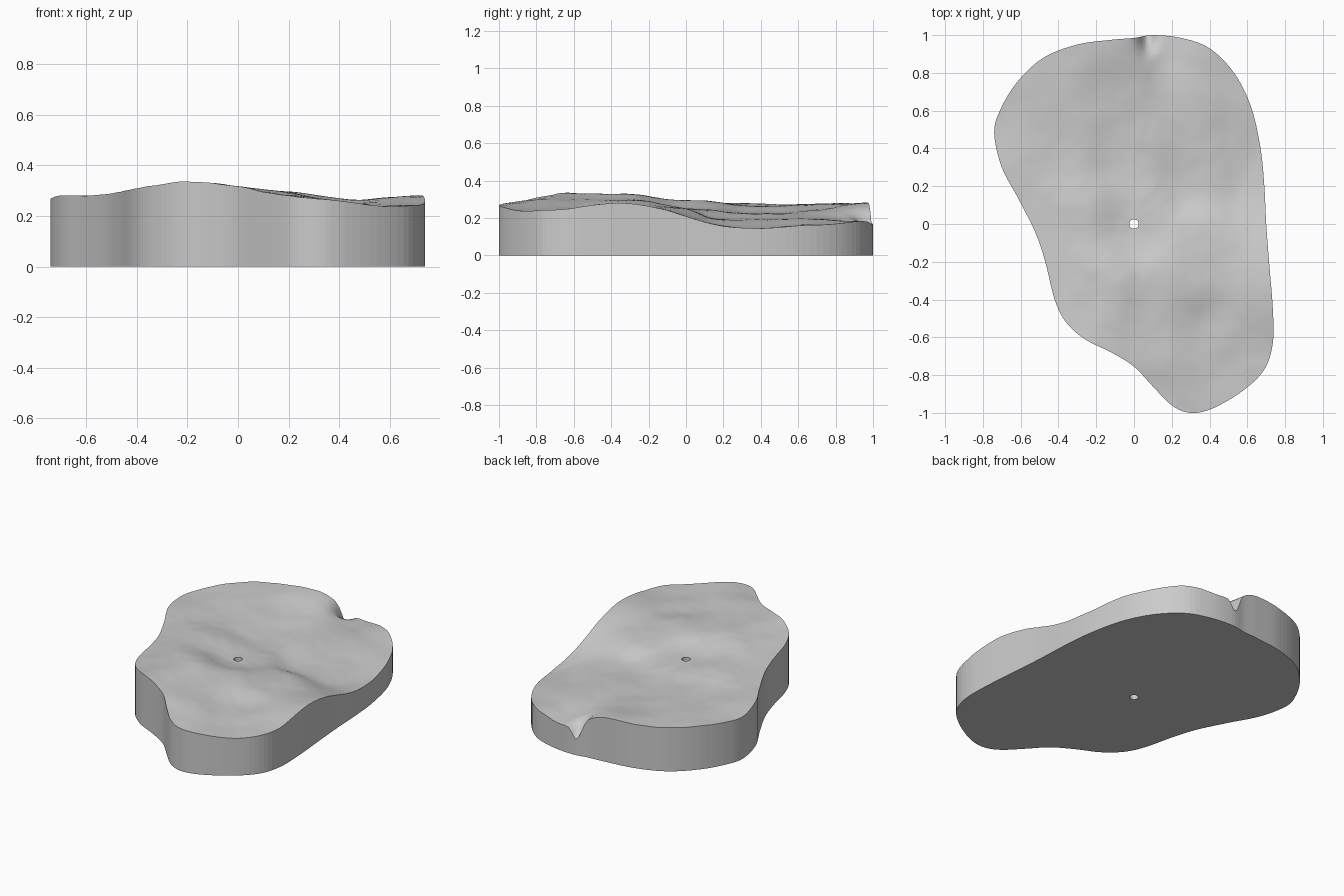
import bpy
import bmesh
from math import atan2, cos, sin, exp
from mathutils import Vector, noise

cube = bpy.data.objects.get("Cube")
if cube:
    bpy.data.objects.remove(cube, do_unlink=True)

HOLE_RADIUS = 0.025
STEPS = 5       # wall facets between two rim points
RINGS = 36      # rings of top faces from the hole to the rim

# Rim of the slab, anticlockwise: x, y and height of the top edge
RIM = [Vector(p) for p in (
    (.70, 0, .21), (.69, .2, .157), (.67, .4, .145), (.62, .62, .16), (.53, .8, .17),
    (.4, .93, .18), (.25, .985, .18), (.1, 1, .17), (0, .985, .26), (-.12, .975, .275),
    (-.3, .95, .28), (-.48, .88, .28), (-.62, .75, .275), (-.71, .6, .27),
    (-.74, .48, .27), (-.7, .3, .28), (-.61, .13, .28), (-.52, -.05, .285),
    (-.47, -.2, .295), (-.42, -.4, .305), (-.36, -.52, .315), (-.26, -.61, .335),
    (-.12, -.68, .33), (0, -.755, .315), (.1, -.86, .295), (.2, -.96, .28),
    (.3, -1, .27), (.42, -.975, .255), (.58, -.88, .238), (.69, -.77, .24),
    (.735, -.63, .25), (.735, -.45, .275), (.715, -.2, .265))]

# Heights inside the rim
INNER = [Vector(p) for p in (
    (0, 0, .25), (-.3, 0, .295), (-.2, -.3, .325), (.2, -.3, .295), (.4, -.15, .26),
    (.4, -.55, .25), (.1, -.6, .3), (.35, .3, .19), (0, .4, .225), (-.35, .4, .265),
    (.3, .7, .195), (-.1, .75, .25), (-.4, .7, .275))]


def blend(x, y, samples, values):
    """Smooth weighted mean of the sample values at a point."""
    total = weight = 0
    for s, v in zip(samples, values):
        w = exp(-((s.x - x) ** 2 + (s.y - y) ** 2) / 0.03) + 1e-9
        total += w * v
        weight += w
    return total / weight


# Sharpen the blend until it passes close to every sample
SAMPLES = RIM + INNER
values = [s.z for s in SAMPLES]
for _ in range(8):
    fitted = [blend(s.x, s.y, SAMPLES, values) for s in SAMPLES]
    values = [v + 0.7 * (s.z - f) for s, v, f in zip(SAMPLES, values, fitted)]


def height(x, y):
    """Rolling ground with a gully cut into the back rim."""
    z = blend(x, y, SAMPLES, values)
    gully = 0.1 * exp(-((x - 0.07) / 0.04) ** 2 - ((y - 1) / 0.07) ** 2)
    bumps = 0.004 * noise.noise((x * 6, y * 6, 0)) + 0.002 * noise.noise((x * 15, y * 15, 3))
    return z - gully + bumps


def smooth_loop(points, steps):
    """Closed Catmull-Rom curve through the points, in plan."""
    out = []
    n = len(points)
    for i in range(n):
        a, b, c, d = (points[(i + k - 1) % n] for k in range(4))
        for j in range(steps):
            t = j / steps
            p = (b * 2 + (c - a) * t + (a * 2 - b * 5 + c * 4 - d) * t * t
                 + (b * 3 - a - c * 3 + d) * t ** 3) / 2
            out.append((p.x, p.y))
    return out


outline = smooth_loop(RIM, STEPS)
hole = []
for x, y in outline:
    a = atan2(y, x)
    hole.append((HOLE_RADIUS * cos(a), HOLE_RADIUS * sin(a)))

bm = bmesh.new()


def top_ring(t):
    ring = []
    for (hx, hy), (ox, oy) in zip(hole, outline):
        x, y = hx + (ox - hx) * t, hy + (oy - hy) * t
        ring.append(bm.verts.new((x, y, height(x, y))))
    return ring


def bridge(inner, outer, smooth):
    n = len(inner)
    for i in range(n):
        j = (i + 1) % n
        bm.faces.new((inner[i], outer[i], outer[j], inner[j])).smooth = smooth


# Ground surface, side wall, flat base and hole wall
tops = [top_ring(i / RINGS) for i in range(RINGS + 1)]
base_rim = [bm.verts.new((x, y, 0)) for x, y in outline]
base_hole = [bm.verts.new((x, y, 0)) for x, y in hole]
for inner, outer in zip(tops, tops[1:]):
    bridge(inner, outer, True)
bridge(tops[-1], base_rim, False)
bridge(base_rim, base_hole, False)
bridge(base_hole, tops[0], False)

# Keep the top crisp where it meets the walls
for e in bm.edges:
    if len({f.smooth for f in e.link_faces}) > 1:
        e.smooth = False

mesh = bpy.data.meshes.new("terrain_slab")
bm.to_mesh(mesh)
bm.free()
slab = bpy.data.objects.new("terrain_slab", mesh)
bpy.context.collection.objects.link(slab)

# Plain grey
grey = bpy.data.materials.new("stone_grey")
grey.use_nodes = True
colour = (0.6, 0.6, 0.6, 1)
grey.diffuse_color = colour
grey.node_tree.nodes["Principled BSDF"].inputs["Base Color"].default_value = colour
mesh.materials.append(grey)
